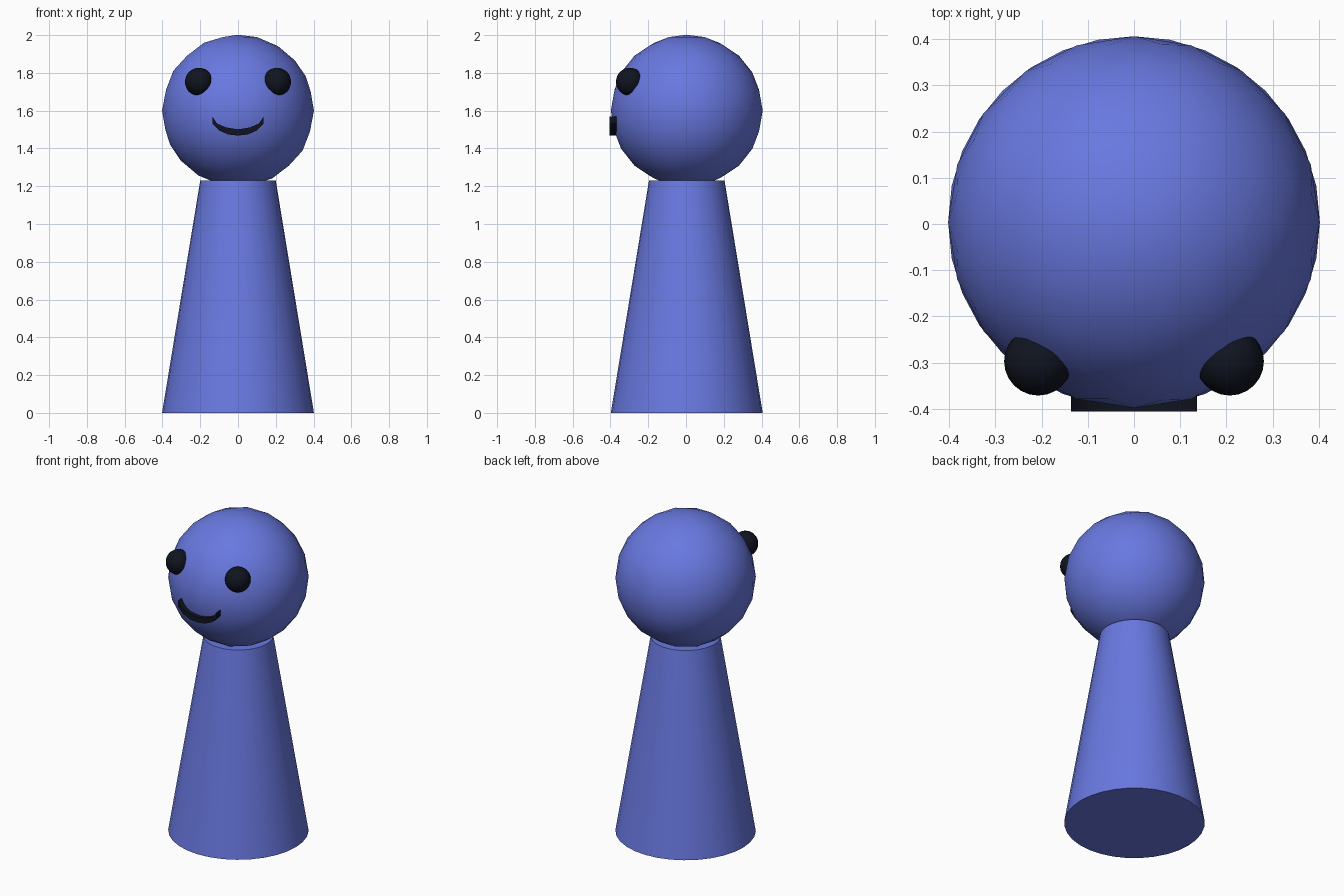
import bpy, bmesh

if "Cube" in bpy.data.objects:
    bpy.data.objects.remove(bpy.data.objects["Cube"])

CY = 0.004  # body axis sits slightly behind centre, balancing the mouth


def material(name, rgb):
    m = bpy.data.materials.new(name)
    m.diffuse_color = (*rgb, 1)
    m.use_nodes = True
    m.node_tree.nodes["Principled BSDF"].inputs["Base Color"].default_value = m.diffuse_color
    return m


BLUE = material("blue", (0.14, 0.19, 0.75))
BLACK = material("black", (0.005, 0.007, 0.014))


def finish(name, mat, angle=0.7):
    ob = bpy.context.object
    ob.name = name
    ob.data.materials.append(mat)
    bpy.ops.object.shade_smooth_by_angle(angle=angle)
    return ob


# Tapered body
bpy.ops.mesh.primitive_cone_add(vertices=32, radius1=0.402, radius2=0.2,
                                depth=1.23, location=(0, CY, 0.615))
finish("body", BLUE)

# Round head
bpy.ops.mesh.primitive_ico_sphere_add(subdivisions=3, radius=0.402,
                                      location=(0, CY, 1.6))
finish("head", BLUE)

# Eyes set half into the head
for side, name in ((-1, "left_eye"), (1, "right_eye")):
    bpy.ops.mesh.primitive_uv_sphere_add(segments=24, ring_count=12, radius=0.074,
                                         location=(side * 0.207, -0.297, 1.753))
    finish(name, BLACK)

# Smile: half profiles (x, z) mirrored into a band, extruded into the face
inner = [(0, 1.501), (0.063, 1.511), (0.111, 1.532), (0.136, 1.57)]
outer = [(0, 1.468), (0.053, 1.474), (0.1, 1.495), (0.136, 1.532)]


def mirrored(half):
    return [(-x, z) for x, z in half[:0:-1]] + half


bm = bmesh.new()
rows = [[bm.verts.new((x, -0.405, z)) for x, z in mirrored(h)] for h in (outer, inner)]
for i in range(len(rows[0]) - 1):
    bm.faces.new((rows[0][i], rows[0][i + 1], rows[1][i + 1], rows[1][i]))
ext = bmesh.ops.extrude_face_region(bm, geom=bm.faces[:], use_keep_orig=True)
for v in ext["geom"]:
    if isinstance(v, bmesh.types.BMVert):
        v.co.y = -0.368
bmesh.ops.recalc_face_normals(bm, faces=bm.faces[:])
mesh = bpy.data.meshes.new("mouth")
bm.to_mesh(mesh)
bm.free()
mouth = bpy.data.objects.new("mouth", mesh)
bpy.context.collection.objects.link(mouth)
bpy.ops.object.select_all(action='DESELECT')
mouth.select_set(True)
bpy.context.view_layer.objects.active = mouth
finish("mouth", BLACK)
